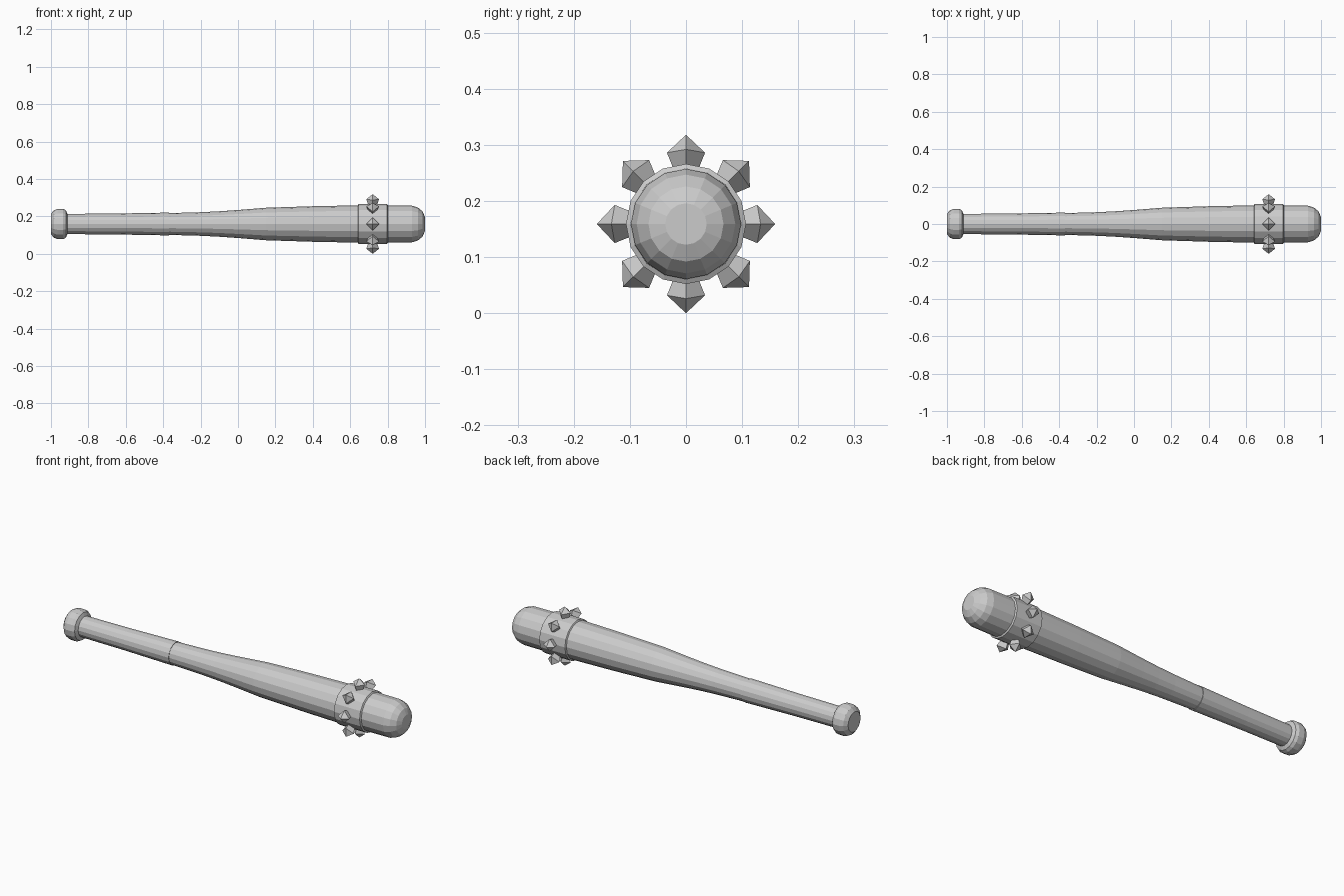
import bpy, bmesh, math
from mathutils import Vector

if "Cube" in bpy.data.objects:
    bpy.data.objects.remove(bpy.data.objects["Cube"])

ZC = 0.159   # height of the bat axis
SIDES = 16


def make_object(name, bm):
    bmesh.ops.recalc_face_normals(bm, faces=bm.faces[:])
    mesh = bpy.data.meshes.new(name)
    bm.to_mesh(mesh)
    bm.free()
    obj = bpy.data.objects.new(name, mesh)
    obj.location.z = ZC
    bpy.context.collection.objects.link(obj)
    return obj


def lathe(name, profile):
    """Revolve (x, radius) points around the x axis and cap both ends."""
    bm = bmesh.new()
    rings = []
    for x, r in profile:
        rings.append([bm.verts.new((x, r * math.sin(a), r * math.cos(a)))
                      for a in (2 * math.pi * i / SIDES for i in range(SIDES))])
    for lo, hi in zip(rings, rings[1:]):
        for i in range(SIDES):
            j = (i + 1) % SIDES
            bm.faces.new((lo[i], lo[j], hi[j], hi[i]))
    bm.faces.new(rings[0])
    bm.faces.new(rings[-1])
    return make_object(name, bm)


# Pommel at the handle end
lathe("knob", [(-1.0, 0.053), (-0.985, 0.073), (-0.965, 0.081),
               (-0.935, 0.081), (-0.92, 0.073), (-0.912, 0.054)])

# Grip, very slightly thicker than the wood it covers
lathe("grip", [(-0.93, 0.054), (-0.65, 0.056), (-0.37, 0.061)])

# Tapering shaft and rounded barrel end
lathe("barrel", [(-0.38, 0.058), (-0.2, 0.063), (-0.1, 0.068), (0.0, 0.075),
                 (0.15, 0.087), (0.4, 0.095), (0.65, 0.1), (0.8, 0.099),
                 (0.93, 0.098), (0.962, 0.088), (0.987, 0.067), (1.0, 0.037)])

# Raised band carrying the spikes
lathe("spike_band", [(0.64, 0.098), (0.645, 0.107), (0.797, 0.107), (0.802, 0.098)])


# Ring of faceted studs: flaring diamond base with a pyramid tip
def spike(name, angle):
    radial = Vector((0, math.sin(angle), math.cos(angle)))
    tangent = Vector((0, math.cos(angle), -math.sin(angle)))
    axial = Vector((1, 0, 0))
    centre = axial * 0.72
    dirs = (axial, tangent, -axial, -tangent)
    bm = bmesh.new()
    base = [bm.verts.new(centre + radial * 0.095 + d * 0.021) for d in dirs]
    flare = [bm.verts.new(centre + radial * (0.133, 0.127)[i % 2] + d * 0.034)
             for i, d in enumerate(dirs)]
    tip = bm.verts.new(centre + radial * 0.159)
    bm.faces.new(base)
    for i in range(4):
        j = (i + 1) % 4
        bm.faces.new((base[i], base[j], flare[j], flare[i]))
        bm.faces.new((flare[i], flare[j], tip))
    make_object(name, bm)


for k in range(8):
    spike(f"spike_{k + 1}", k * math.pi / 4)
